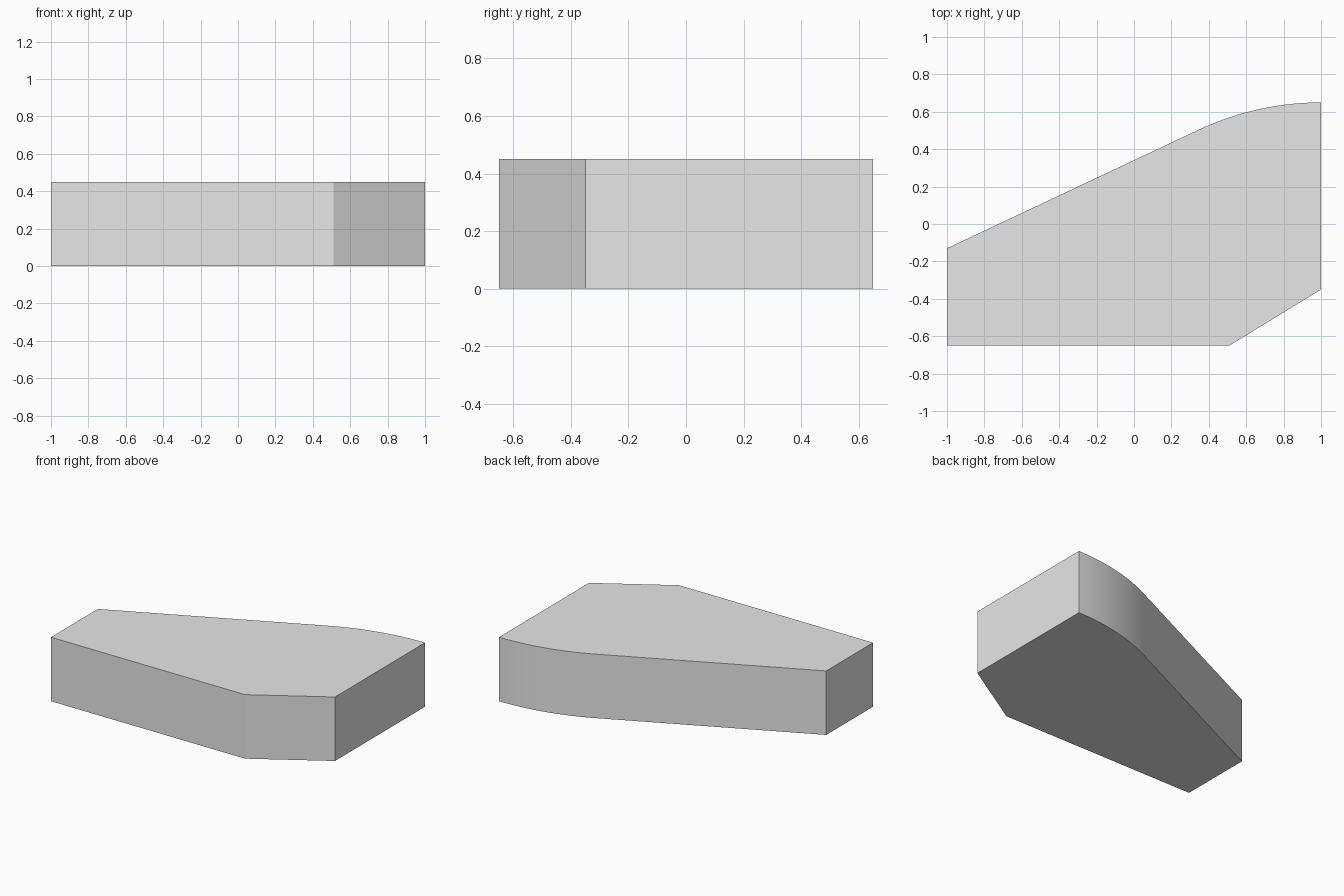
import bpy
import bmesh
from math import atan, sin, cos, radians

old = bpy.data.objects.get("Cube")
if old:
    bpy.data.objects.remove(old, do_unlink=True)

HEIGHT = 0.45
RADIUS = 1.54      # rounded back corner, tangent to the slanted back wall
SLOPE = atan(0.471)
STEPS = 24

# Plain grey material
grey = bpy.data.materials.new("light grey")
grey.use_nodes = True
grey.diffuse_color = (0.8, 0.8, 0.8, 1)
grey.node_tree.nodes["Principled BSDF"].inputs["Base Color"].default_value = (0.8, 0.8, 0.8, 1)

# Outline: straight front, chamfered front corner, curved back corner, slanted back
outline = [(-1, -0.65), (0.51, -0.65), (1, -0.35)]
for i in range(STEPS + 1):
    a = SLOPE * i / STEPS
    outline.append((1 - RADIUS * sin(a), 0.65 - RADIUS * (1 - cos(a))))
outline.append((-1, -0.13))

# Extrude the outline into a solid slab
bm = bmesh.new()
base = bm.faces.new([bm.verts.new((x, y, 0)) for x, y in outline])
result = bmesh.ops.extrude_face_region(bm, geom=[base], use_keep_orig=True)
top_verts = [g for g in result["geom"] if isinstance(g, bmesh.types.BMVert)]
bmesh.ops.translate(bm, verts=top_verts, vec=(0, 0, HEIGHT))
bmesh.ops.recalc_face_normals(bm, faces=bm.faces)
mesh = bpy.data.meshes.new("slab")
bm.to_mesh(mesh)
bm.free()
mesh.materials.append(grey)

slab = bpy.data.objects.new("slab", mesh)
bpy.context.collection.objects.link(slab)

# Smooth the curved wall, keep the corners sharp
bpy.ops.object.select_all(action="DESELECT")
slab.select_set(True)
bpy.context.view_layer.objects.active = slab
bpy.ops.object.shade_smooth_by_angle(angle=radians(20))
